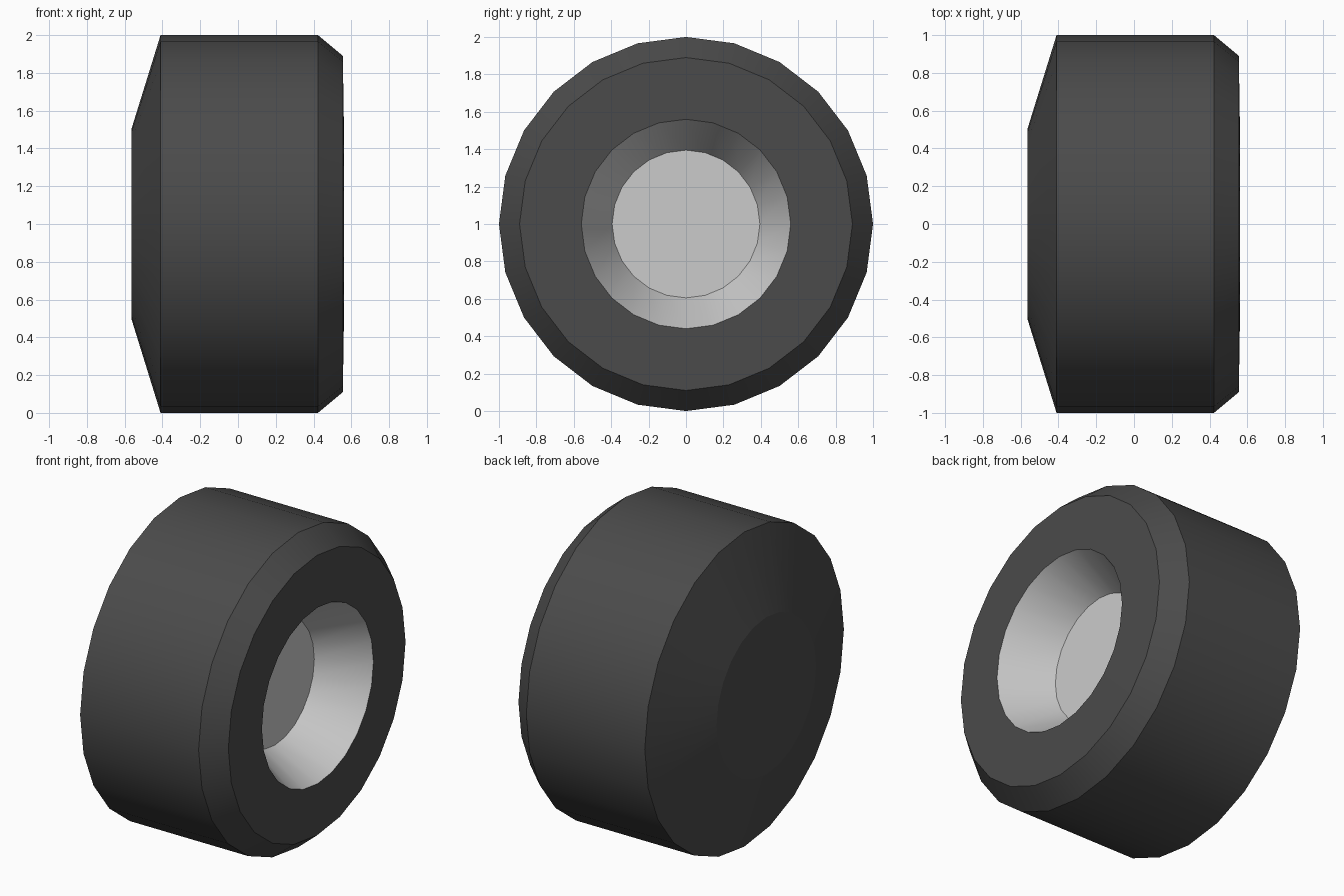
import bpy, bmesh
from math import sin, cos, tau

if "Cube" in bpy.data.objects:
    bpy.data.objects.remove(bpy.data.objects["Cube"])

SIDES = 24


def lathe(name, profile, flat_bands=(), cap_start=False, cap_end=False):
    """Spin an (x, radius) profile around the wheel axle, which lies along x at z = 1."""
    bm = bmesh.new()
    rings = [[bm.verts.new((x, r * sin(tau * i / SIDES), 1 + r * cos(tau * i / SIDES)))
              for i in range(SIDES)] for x, r in profile]
    for n, (a, b) in enumerate(zip(rings, rings[1:])):
        for i in range(SIDES):
            j = (i + 1) % SIDES
            face = bm.faces.new((a[i], b[i], b[j], a[j]))
            face.smooth = n not in flat_bands
    if cap_start:
        bm.faces.new(rings[0])
    if cap_end:
        bm.faces.new(rings[-1][::-1])
    # Corners between profile bands stay crisp
    for ring in rings:
        for i in range(SIDES):
            edge = bm.edges.get((ring[i], ring[(i + 1) % SIDES]))
            edge.smooth = False
    mesh = bpy.data.meshes.new(name)
    bm.to_mesh(mesh)
    bm.free()
    obj = bpy.data.objects.new(name, mesh)
    bpy.context.collection.objects.link(obj)
    return obj


# Tyre: closed inner side, tapered shoulder, tread, chamfer and outer sidewall
tyre = lathe("tyre", [(-0.565, 0.50), (-0.41, 1.0), (0.423, 1.0), (0.555, 0.89), (0.56, 0.56)],
             flat_bands=(3,), cap_start=True)
rubber = bpy.data.materials.new("rubber")
rubber.diffuse_color = (0.07, 0.07, 0.07, 1)
rubber.use_nodes = True
rubber.node_tree.nodes["Principled BSDF"].inputs["Base Color"].default_value = rubber.diffuse_color
tyre.data.materials.append(rubber)

# Hub: conical dish with a flat bottom
lathe("hub", [(0.56, 0.56), (0.26, 0.395)], cap_end=True)

# Faces of both parts are wound to point outward
for obj in bpy.context.collection.objects:
    bm = bmesh.new()
    bm.from_mesh(obj.data)
    cap = max(bm.faces, key=lambda f: len(f.verts))
    outward = -1 if obj is tyre or obj.name == "tyre" else 1
    bmesh.ops.recalc_face_normals(bm, faces=bm.faces)
    bm.normal_update()
    if cap.normal.x * outward < 0:
        bmesh.ops.reverse_faces(bm, faces=bm.faces)
    bm.to_mesh(obj.data)
    bm.free()
